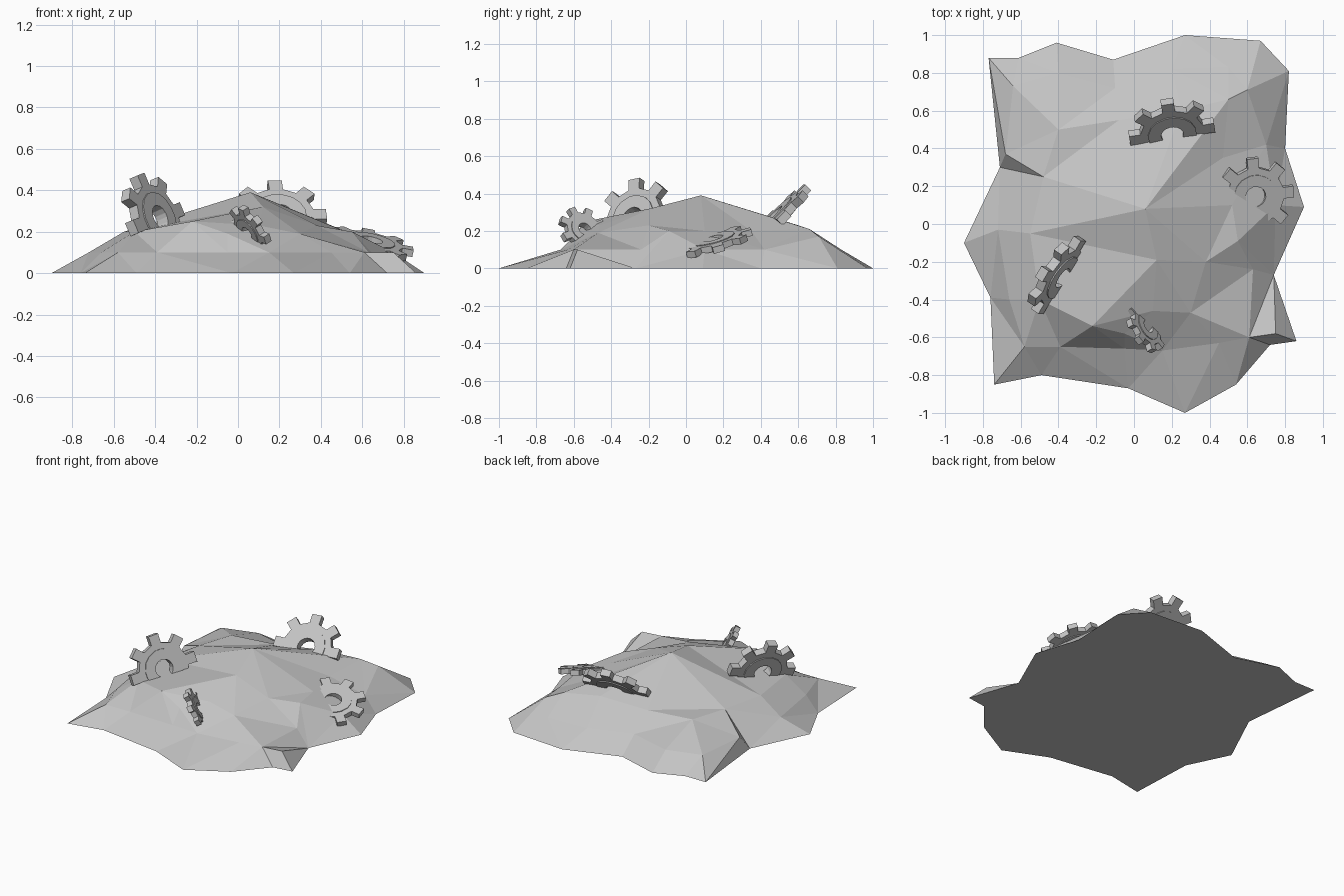
import bpy
import bmesh
import math
from mathutils import Vector, Matrix
from mathutils.geometry import delaunay_2d_cdt

# Remove the default object
default = bpy.data.objects.get("Cube")
if default:
    bpy.data.objects.remove(default, do_unlink=True)


def make_material(name, value):
    mat = bpy.data.materials.new(name)
    mat.use_nodes = True
    colour = (value, value, value, 1.0)
    mat.diffuse_color = colour
    mat.node_tree.nodes["Principled BSDF"].inputs["Base Color"].default_value = colour
    return mat


grey = make_material("scrap_grey", 0.55)


def finish(bm, name):
    """Turn a bmesh into a flat shaded grey object."""
    bmesh.ops.recalc_face_normals(bm, faces=bm.faces[:])
    mesh = bpy.data.meshes.new(name)
    bm.to_mesh(mesh)
    bm.free()
    mesh.materials.append(grey)
    obj = bpy.data.objects.new(name, mesh)
    bpy.context.scene.collection.objects.link(obj)
    return obj


# Ground outline of the mound, counter-clockwise from the left tip
outline = [
    (-.9, -.1), (-.76, -.39), (-.74, -.85), (-.49, -.8), (-.03, -.87),
    (.27, -1), (.54, -.85), (.72, -.64), (.86, -.62), (.74, -.27),
    (.9, .09), (.8, .4), (.82, .81), (.67, .97), (.27, 1),
    (-.11, .87), (-.41, .96), (-.61, .88), (-.77, .88), (-.71, .3),
]

# Named corners where the ridges meet
peak = (.06, .08, .39)
back_shoulder = (.5, .66, .21)
back_step = (.6, .71, .17)
front_spur = (.12, -.19, .32)
front_brow = (-.22, -.54, .25)
front_notch = (-.39, -.65, .1)
front_ledge = (-.05, -.58, .19)
front_knee = (.3, -.47, .19)
named = [peak, back_shoulder, back_step, front_spur,
         front_brow, front_notch, front_ledge, front_knee]

# Loose facet corners at the foot and on the upper slope, by height
slope = {
    .1: [(-.64, .73), (-.4, .8), (-.1, .72), (.2, .82), (.5, .83),
         (.7, .42), (.75, .1), (.63, -.24), (.75, -.58), (.61, -.6),
         (.45, -.63), (.15, -.67), (-.05, -.66), (-.58, -.65),
         (-.66, -.4), (-.72, -.03), (-.68, .37)],
    .2: [(-.4, .5), (-.08, .55), (.47, .35), (.52, .1), (.55, -.09),
         (-.5, -.4), (-.55, -.05), (-.48, .25)],
    .23: [(.25, .6), (.1, -.46), (.38, -.2)],
}

points = [(x, y, 0) for x, y in outline] + named
points += [(x, y, z) for z, group in slope.items() for x, y in group]

ridges = [
    (peak, back_shoulder, back_step),
    (peak, front_spur, front_brow, front_notch),
    (front_brow, front_ledge),
    (front_spur, front_knee),
]


def build_mound():
    edges = []
    for chain in ridges:
        ids = [points.index(p) for p in chain]
        edges += list(zip(ids, ids[1:]))
    flat = [Vector(p[:2]) for p in points]
    border = list(range(len(outline)))
    verts, _, faces, origin, _, _ = delaunay_2d_cdt(flat, edges, [border], 1, 1e-5)
    bm = bmesh.new()
    made = []
    for v, src in zip(verts, origin):
        z = points[src[0]][2] if src else .2
        made.append(bm.verts.new((v.x, v.y, z)))
    for f in faces:
        bm.faces.new([made[i] for i in f])
    # Flat underside
    rim = {src: made[i] for i, group in enumerate(origin) for src in group}
    bm.faces.new([rim[i] for i in reversed(border)])
    return finish(bm, "mound")


def build_gear(name, centre, normal, radius, thick, turn=0.0, teeth=8):
    """Toothed wheel with a raised hub ring and a through hole."""
    pitch = math.tau / teeth
    corners = []
    for i in range(teeth):
        for offset, tip in ((-.25, False), (-.19, True), (.19, True), (.25, False)):
            corners.append(((i + offset) * pitch + turn, tip))
    hole, hub, body = radius * .26, radius * .56, radius * .74
    rim_h, hub_h = thick * .5, thick * .64
    # Cross-section loop; None marks the toothed edge
    section = [(hole, -hub_h), (hub, -hub_h), (hub, -rim_h), (None, -rim_h),
               (None, rim_h), (hub, rim_h), (hub, hub_h), (hole, hub_h)]
    bm = bmesh.new()
    rings = []
    for r, z in section:
        ring = []
        for angle, tip in corners:
            rad = r if r else (radius if tip else body)
            ring.append(bm.verts.new((rad * math.cos(angle), rad * math.sin(angle), z)))
        rings.append(ring)
    count = len(corners)
    for k, ring in enumerate(rings):
        following = rings[(k + 1) % len(rings)]
        for i in range(count):
            j = (i + 1) % count
            bm.faces.new((ring[i], ring[j], following[j], following[i]))
    tilt = Vector(normal).to_track_quat("Z", "Y").to_matrix().to_4x4()
    bm.transform(Matrix.Translation(centre) @ tilt)
    return finish(bm, name)


build_mound()

# Half-buried gears
build_gear("left_slope_gear", (-.4, -.27, .26), (.78, -.53, .34), .23, .05, .2)
build_gear("back_gear", (.2, .49, .27), (.11, -.7, .7), .23, .045)
build_gear("right_slope_gear", (.64, .15, .14), (.22, -.27, 1), .21, .035, .2)
build_gear("front_gear", (.06, -.55, .2), (.78, .45, .5), .14, .035, .3)
